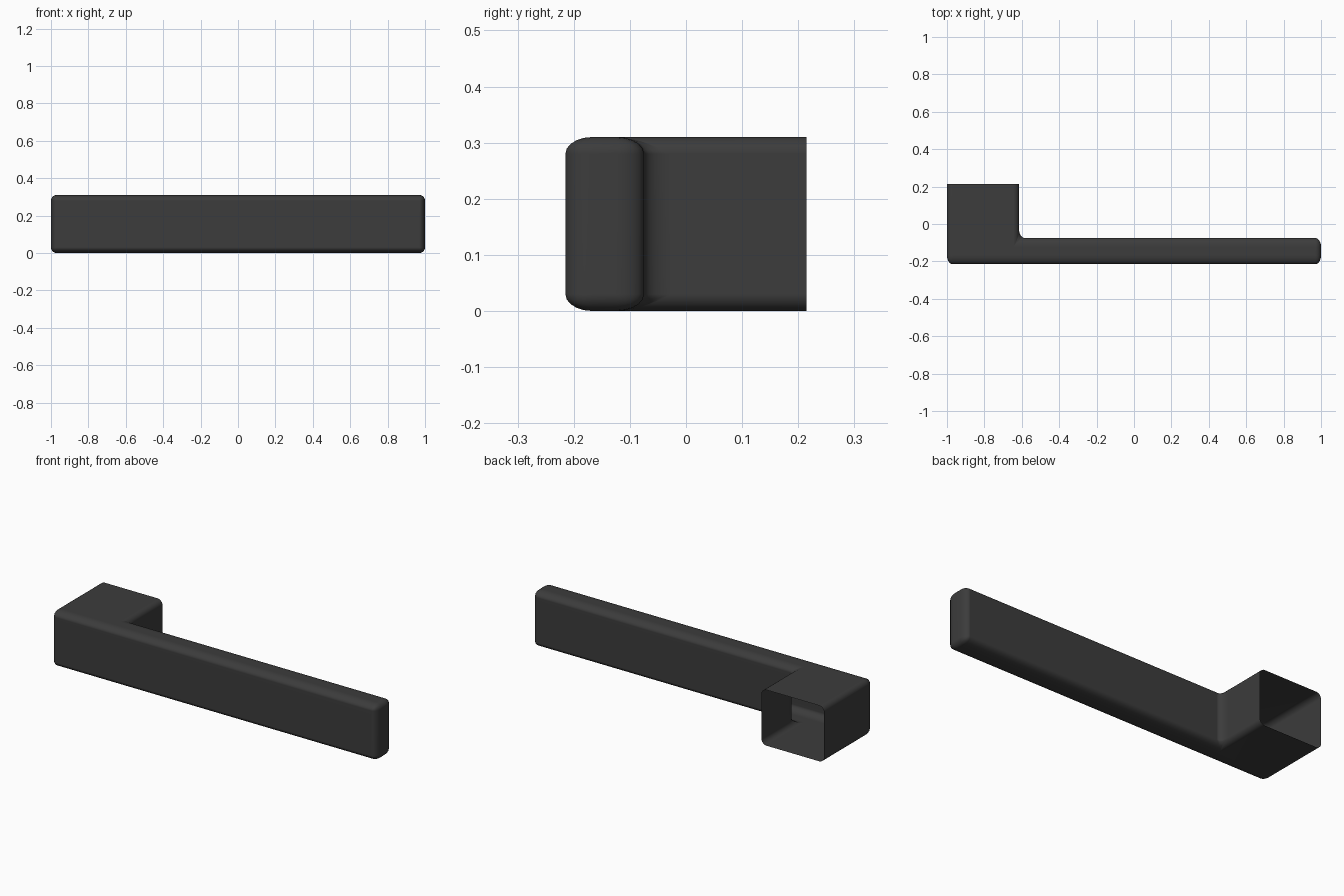
import bpy
import bmesh
import math

cube = bpy.data.objects.get("Cube")
if cube:
    bpy.data.objects.remove(cube, do_unlink=True)

HEIGHT = 0.31
FRONT, ARM_BACK, OPEN_BACK = -0.215, -0.075, 0.215
NECK = -0.615        # inner side of the mounting block
STRETCH = 1.6        # rounding is deeper along y than along x and z
RADIUS = 0.03

# Dark plastic material
dark = bpy.data.materials.new("charcoal_plastic")
dark.use_nodes = True
color = (0.045, 0.045, 0.045, 1)
dark.diffuse_color = color
bsdf = dark.node_tree.nodes["Principled BSDF"]
bsdf.inputs["Base Color"].default_value = color
bsdf.inputs["Roughness"].default_value = 0.6

# L-shaped profile extruded upward
outline = [(-1, FRONT), (1, FRONT), (1, ARM_BACK),
           (NECK, ARM_BACK), (NECK, OPEN_BACK), (-1, OPEN_BACK)]
bm = bmesh.new()
base = bm.faces.new([bm.verts.new((x, y / STRETCH, 0)) for x, y in outline])
top = bmesh.ops.extrude_face_region(bm, geom=[base], use_keep_orig=True)
for v in top["geom"]:
    if isinstance(v, bmesh.types.BMVert):
        v.co.z = HEIGHT
bmesh.ops.recalc_face_normals(bm, faces=bm.faces[:])

# Open mounting end
mouth = [f for f in bm.faces
         if all(abs(v.co.y - OPEN_BACK / STRETCH) < 0.001 for v in f.verts)]
bmesh.ops.delete(bm, geom=mouth, context='FACES')

# Rounded edges everywhere except the rim of the opening
edges = [e for e in bm.edges if not e.is_boundary]
bmesh.ops.bevel(bm, geom=edges, offset=RADIUS, offset_type='OFFSET',
                segments=5, profile=0.5, affect='EDGES', clamp_overlap=True)
bmesh.ops.scale(bm, vec=(1, STRETCH, 1), verts=bm.verts[:])

mesh = bpy.data.meshes.new("lever_handle")
bm.to_mesh(mesh)
bm.free()
mesh.materials.append(dark)
handle = bpy.data.objects.new("lever_handle", mesh)
bpy.context.collection.objects.link(handle)

# Smooth rounding with flat broad faces
bpy.context.view_layer.objects.active = handle
handle.select_set(True)
bpy.ops.object.shade_smooth_by_angle(angle=math.radians(60))
normals = handle.modifiers.new("flat_broad_faces", 'WEIGHTED_NORMAL')
normals.keep_sharp = True
